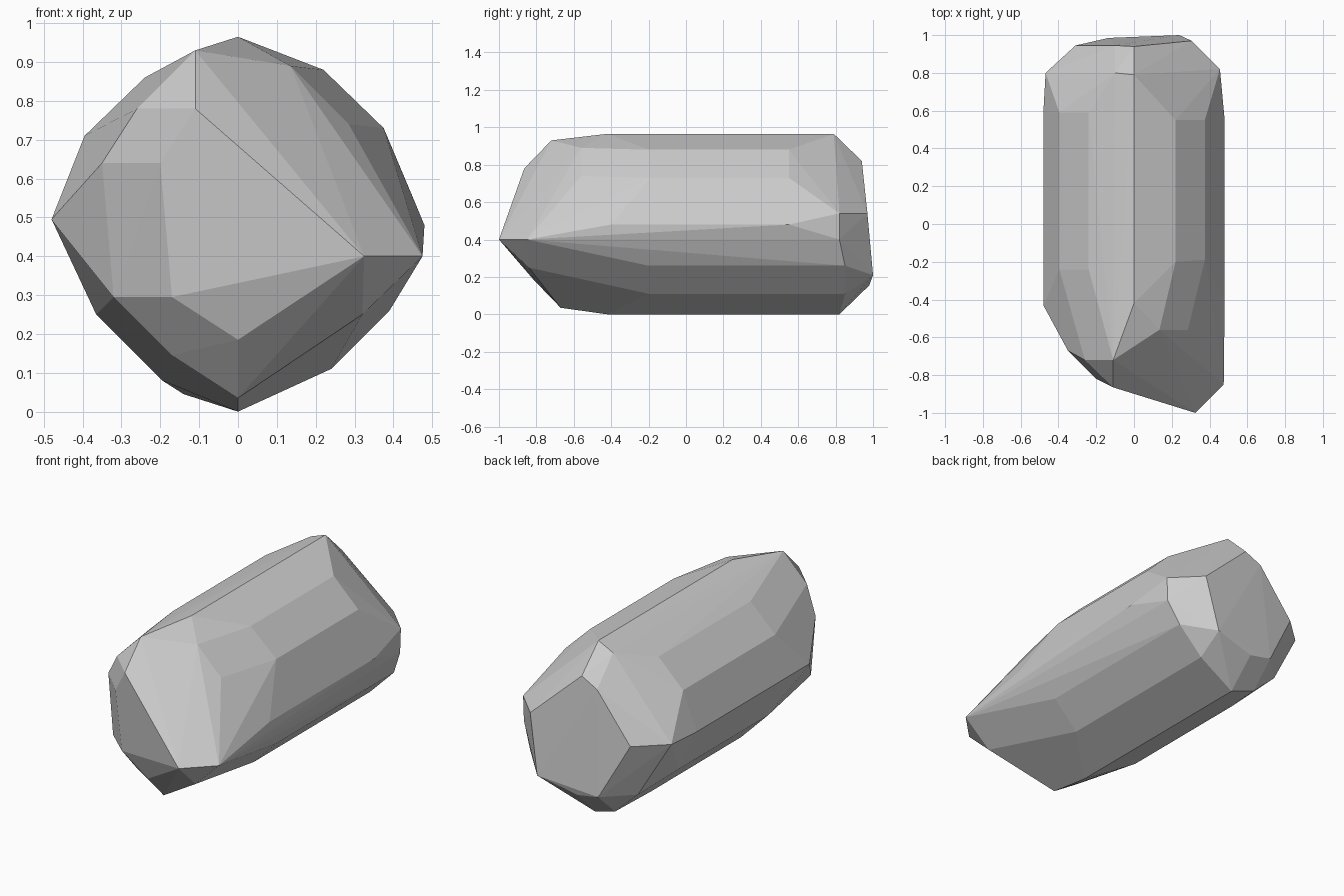
import bpy, bmesh, math

# Long edges running front to back around the body: x, z, y start, y end
LONG_EDGES = [
    (0.00, 0.965, -0.42, 0.79), (0.22, 0.88, -0.20, 0.55),
    (0.375, 0.73, -0.19, 0.55), (0.48, 0.48, -0.40, 0.55),
    (0.39, 0.26, -0.20, 0.85), (0.24, 0.11, -0.20, 0.85),
    (0.00, 0.00, -0.42, 0.82), (-0.195, 0.08, -0.22, 0.59),
    (-0.365, 0.25, -0.22, 0.59), (-0.48, 0.495, -0.43, 0.59),
    (-0.395, 0.71, -0.24, 0.59), (-0.24, 0.86, -0.24, 0.59),
]

# Corners of the slanted front facets
FRONT = [
    (-0.11, -0.72, 0.93), (-0.11, -0.865, 0.78), (-0.26, -0.72, 0.78),
    (-0.35, -0.67, 0.64), (-0.20, -0.82, 0.64), (-0.17, -0.805, 0.295),
    (-0.32, -0.67, 0.295), (0.00, -0.815, 0.185), (0.00, -0.67, 0.035),
    (-0.17, -0.67, 0.145), (0.325, -1.00, 0.40), (0.475, -0.85, 0.40),
    (0.32, -0.84, 0.25), (0.135, -0.56, 0.89), (0.285, -0.56, 0.74),
]

# Corners of the flat back end and its bevels
BACK = [
    (0.00, 0.94, 0.82), (-0.10, 0.945, 0.77), (-0.10, 0.80, 0.925),
    (-0.31, 0.945, 0.50), (-0.468, 0.80, 0.50), (-0.135, 0.985, 0.18),
    (-0.285, 0.84, 0.18), (-0.14, 0.84, 0.045), (0.00, 0.98, 0.155),
    (0.24, 1.00, 0.21), (0.305, 0.97, 0.54), (0.455, 0.82, 0.54),
    (0.45, 0.82, 0.40),
]

points = [(x, y, z) for x, z, y0, y1 in LONG_EDGES for y in (y0, y1)] + FRONT + BACK

# Wrap the corners in a faceted convex stone
bm = bmesh.new()
for p in points:
    bm.verts.new(p)
hull = bmesh.ops.convex_hull(bm, input=bm.verts[:])
loose = [v for v in bm.verts if not v.link_faces]
bmesh.ops.delete(bm, geom=loose, context='VERTS')

# Merge nearly coplanar triangles into clean flat facets
bmesh.ops.dissolve_limit(bm, angle_limit=math.radians(2),
                         verts=bm.verts[:], edges=bm.edges[:])
bmesh.ops.recalc_face_normals(bm, faces=bm.faces[:])

mesh = bpy.data.meshes.new("faceted_stone")
bm.to_mesh(mesh)
bm.free()
stone = bpy.data.objects.new("faceted_stone", mesh)
bpy.context.collection.objects.link(stone)
